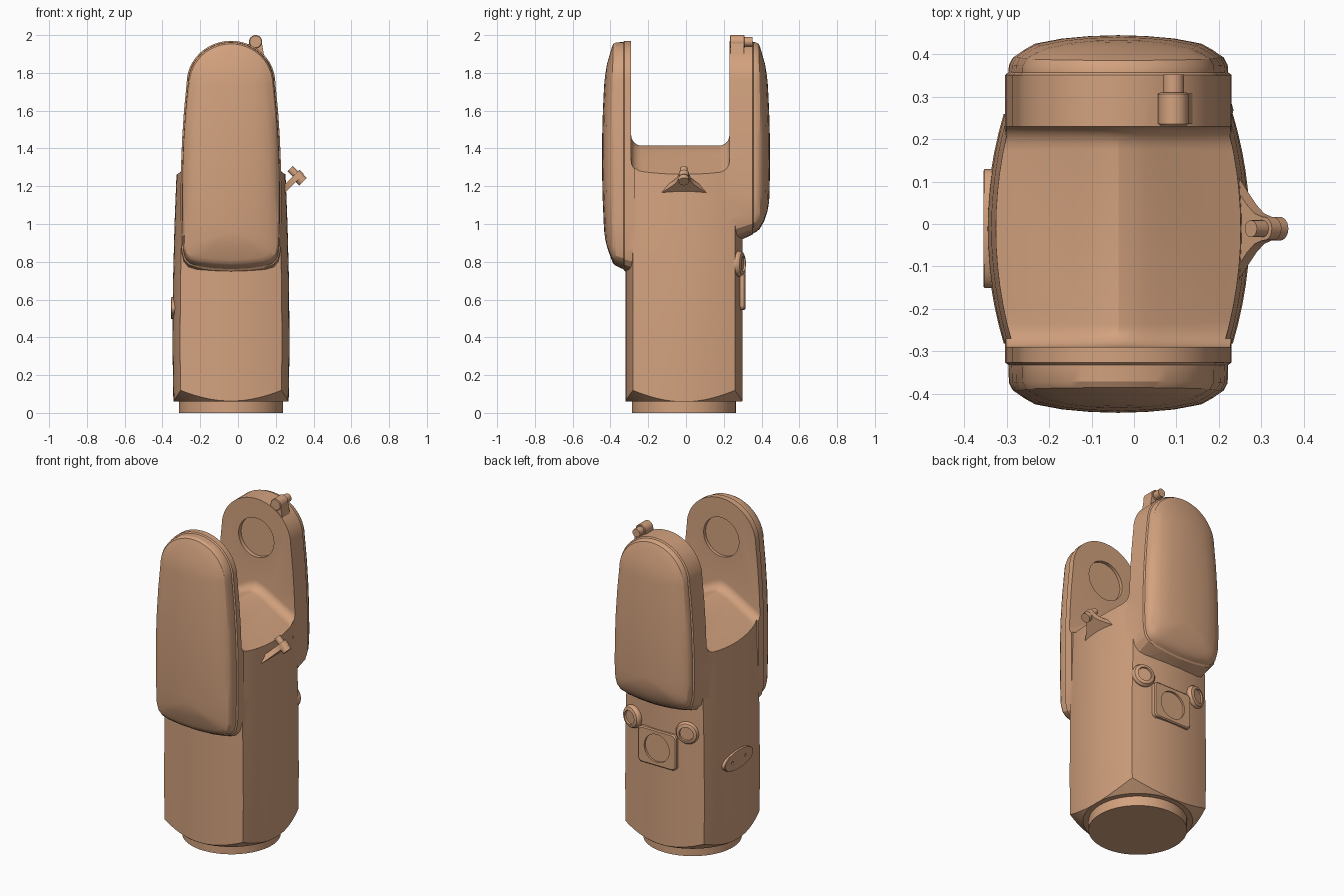
import bpy, bmesh, math
from mathutils import Vector, Matrix

if "Cube" in bpy.data.objects:
    bpy.data.objects.remove(bpy.data.objects["Cube"])

CX, CY = -0.037, -0.011
mat = bpy.data.materials.new("tan")
mat.diffuse_color = (0.65, 0.36, 0.21, 1)
mat.use_nodes = True
mat.node_tree.nodes["Principled BSDF"].inputs["Base Color"].default_value = mat.diffuse_color


def finish(name, bm):
    bmesh.ops.remove_doubles(bm, verts=bm.verts, dist=1e-5)
    bmesh.ops.recalc_face_normals(bm, faces=bm.faces)
    me = bpy.data.meshes.new(name)
    bm.to_mesh(me)
    bm.free()
    me.materials.append(mat)
    ob = bpy.data.objects.new(name, me)
    bpy.context.collection.objects.link(ob)
    return ob


def loft(name, rings, cap_end=True):
    bm = bmesh.new()
    vs = [[bm.verts.new(p) for p in r] for r in rings]
    n = len(rings[0])
    for a, b in zip(vs, vs[1:]):
        for i in range(n):
            bm.faces.new((a[i], a[(i + 1) % n], b[(i + 1) % n], b[i]))
    bm.faces.new(vs[0])
    if cap_end:
        bm.faces.new(vs[-1])
    return finish(name, bm)


def turned(name, profile, origin, axis, n=48):
    """Solid of revolution: profile of (radius, height) along an axis."""
    q = Vector((0, 0, 1)).rotation_difference(Vector(axis))
    o = Vector(origin)
    return loft(name, [[o + q @ Vector((r * math.cos(2 * math.pi * i / n),
                                        r * math.sin(2 * math.pi * i / n), h))
                        for i in range(n)] for r, h in profile])


def boolean(ob, other, op):
    m = ob.modifiers.new(op, 'BOOLEAN')
    m.operation, m.object, m.solver = op, other, 'EXACT'
    bpy.context.view_layer.objects.active = ob
    bpy.ops.object.modifier_apply(modifier=m.name)
    bpy.data.objects.remove(other)


# Lower body: bulged square column, corners trimmed by a cone at the foot
def column_ring(z, k):
    pts, n = [], 12
    for side in range(4):
        for i in range(n):
            t = -1 + 2 * i / n
            x, y = 0.27 * t, -0.27 - 0.04 * (1 - t * t)
            for _ in range(side):
                x, y = -y, x
            pts.append((CX + x * k, CY + y, z))
    return pts


body = loft("fork_body", [column_ring(z, k) for z, k in
                          ((0.06, 0.985), (0.35, 1.0), (0.7, 0.99), (1.0, 0.965), (1.27, 0.93), (1.5, 0.89))])
boolean(body, turned("foot_cone", [(0.30, 0.055), (2.2, 1.6)], (CX, CY, 0), (0, 0, 1), 96), 'INTERSECT')


# Fork arms with domed outer covers
def arm(name, sgn, y_in, seam, zb):
    lo, hi = zb + 0.22, 1.73
    half = [(0, zb), (0.1, zb + 0.006), (0.18, zb + 0.018), (0.225, zb + 0.035),
            (0.25, zb + 0.065), (0.263, zb + 0.12)]
    half += [p for p in ((0.266, 1.0), (0.267, 1.15), (0.265, 1.3), (0.259, 1.45), (0.249, 1.6))
             if p[1] > zb + 0.15]
    half += [(0.235 * math.cos(a), 1.745 + 0.225 * math.sin(a))
             for a in (math.pi / 2 * i / 12 for i in range(13))]
    half[-1] = (0, 1.97)
    outline = half + [(-x, z) for x, z in half[-2:0:-1]]
    rings = []
    for s, d in ((1, y_in), (1, seam - 0.004), (0.97, seam + 0.002), (0.965, 0.375),
                 (0.93, 0.393), (0.84, 0.41), (0.74, 0.425), (0.5, 0.437), (0.25, 0.443), (0, 0.445)):
        ring = []
        for x, z in outline:
            mz = min(max(z, lo), hi)
            pz = mz + (z - mz) * s
            drop = 0.028 * ((pz - 1.35) / 0.6) ** 2 * min(1, (1 - s) / 0.26)
            if s < 0.97:
                d2 = max(d - drop, seam + 0.004)
            else:
                d2 = d
            lift = 0.45 * (d2 - 0.3) * max(0, (lo - pz) / 0.22)
            ring.append((CX + x * s, sgn * d2, pz + lift))
        rings.append(ring)
    return loft(name, rings, False)


boolean(body, arm("front_arm", -1, 0.27, 0.33, 0.74), 'UNION')
boolean(body, arm("back_arm", 1, 0.21, 0.355, 0.92), 'UNION')

# Slot between the arms: rounded U swept over a gabled floor
u = [(-0.29, 2.5)]
for cy, a0 in ((-0.235, 180), (0.175, 270)):
    u += [(cy + 0.055 * math.cos(math.radians(a0 + 15 * i)),
           1.475 + 0.055 * math.sin(math.radians(a0 + 15 * i))) for i in range(7)]
u.append((0.23, 2.5))
gable = ((-0.5, 0.26), (-0.14, 0.05), (-0.1, 0.028), (-0.07, 0.014), (CX, 0.005),
         (-0.004, 0.014), (0.026, 0.028), (0.066, 0.05), (0.43, 0.26))
boolean(body, loft("slot_cutter", [[(x, y, z - dz) for y, z in u] for x, dz in gable]), 'DIFFERENCE')

# Shallow round bearing seats on the inner faces
boolean(body, turned("seat_cutter", [(0.12, -0.31), (0.12, 0.255)], (CX, 0, 1.73), (0, 1, 0), 64), 'DIFFERENCE')

# Neck ring under the body
turned("base_neck", [(0.275, 0), (0.275, 0.09)], (CX, CY, 0), (0, 0, 1), 64)

# Lug and pin on top of the back arm
turned("top_lug", [(0.031, 0.232), (0.035, 0.236), (0.035, 0.306), (0.031, 0.31)], (0.093, 0, 1.965), (0, 1, 0), 32)
turned("top_pin", [(0.025, 0.3), (0.025, 0.352)], (0.093, 0, 1.965), (0, 1, 0), 32)
loft("lug_foot", [[(x, y, z) for x, z in ((0.05, 1.9), (0.14, 1.88), (0.126, 1.96), (0.06, 1.975))]
                  for y in (0.235, 0.308)])

# Slanted side bracket with a concave triangular plate and a cross screw
U, N = Vector((0.707, 0, 0.707)), Vector((0.707, 0, -0.707))
origin = Vector((0.235, CY, 1.175))
edge = [(-0.03, 0.15), (0.0, 0.122), (0.03, 0.088), (0.06, 0.056), (0.085, 0.036), (0.11, 0.028)]
tip = [(0.115 + 0.028 * math.sin(a), 0.028 * math.cos(a)) for a in (math.pi * i / 10 for i in range(1, 10))]
plate = edge + tip + [(a, -b) for a, b in edge[::-1]]
loft("side_bracket", [[origin + U * a + Vector((0, b, 0)) + N * t for a, b in plate] for t in (-0.016, 0.016)])
eye = origin + U * 0.112
turned("bracket_screw", [(0.02, -0.055), (0.02, 0.02)], eye, N, 24)
turned("bracket_nut", [(0.028, 0.012), (0.028, 0.042)], eye, N, 24)

# Rear sensor plate with a round recess
def rounded_rect(cx, cz, hx, hz, r, y):
    pts = []
    for sx, sz, a0 in ((1, 1, 0), (-1, 1, 90), (-1, -1, 180), (1, -1, 270)):
        for i in range(6):
            a = math.radians(a0 + 18 * i)
            pts.append((cx + sx * (hx - r) + r * math.cos(a), y, cz + sz * (hz - r) + r * math.sin(a)))
    return pts


sensor = loft("sensor_plate", [rounded_rect(-0.02, 0.655, 0.13 - e, 0.11 - e, 0.025, y)
                               for y, e in ((0.26, 0), (0.308, 0), (0.314, 0.006))])
boolean(sensor, turned("recess_cutter", [(0.085, 0.302), (0.085, 0.4)], (-0.02, 0, 0.655), (0, 1, 0)), 'DIFFERENCE')

# Pair of rear buttons, tilted outwards
for sx, label in ((1, "right"), (-1, "left")):
    turned("rear_button_" + label, [(0.068, -0.05), (0.068, 0.015), (0.06, 0.028), (0.046, 0.034),
                                    (0.042, 0.034), (0.04, 0.024)],
           (-0.02 + sx * 0.185, 0.272, 0.79), Vector((sx * 0.28, 1, 0)).normalized(), 40)

# Oval plate on the left side with two screw holes
oval = [(0.14 * math.cos(2 * math.pi * i / 48), 0.058 * math.sin(2 * math.pi * i / 48)) for i in range(48)]
badge = loft("side_oval_plate", [[(x, CY + y * k, 0.555 + z * k) for y, z in oval]
                                 for x, k in ((-0.31, 1), (-0.352, 1), (-0.355, 0.97))])
for s in (-1, 1):
    boolean(badge, turned("hole_cutter", [(0.009, -0.4), (0.009, -0.348)], (0, CY + s * 0.065, 0.555), (1, 0, 0), 16), 'DIFFERENCE')

for ob in list(bpy.context.scene.objects):
    bpy.ops.object.select_all(action='DESELECT')
    ob.select_set(True)
    bpy.context.view_layer.objects.active = ob
    bpy.ops.object.shade_smooth_by_angle(angle=math.radians(28))
